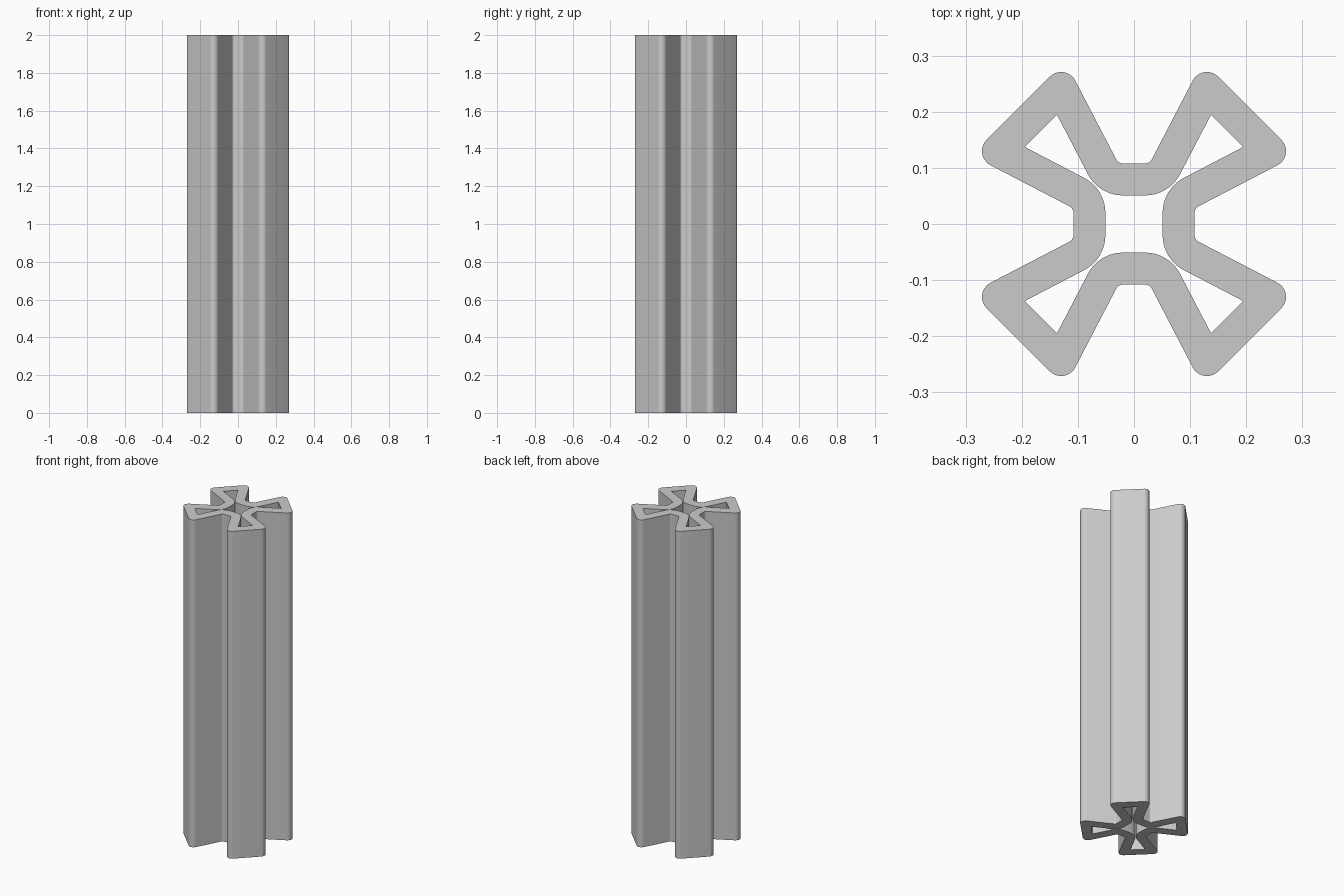
import bpy, bmesh, math
from mathutils import Vector, Matrix

default = bpy.data.objects.get("Cube")
if default:
    bpy.data.objects.remove(default, do_unlink=True)

HEIGHT = 2.0
HALF_WALL = 0.0285              # half of the wall thickness
TIP = Vector((0.13, 0.2425))    # wall centreline at an arm corner
BEND = Vector((0.02, 0.121))    # centre of the bend at the groove floor
BEND_RADIUS = 0.0415
SEGMENTS = 10
SLOPE = math.radians(27.4)      # lean of the groove sides


def polar(centre, radius, angle):
    return centre + radius * Vector((math.cos(angle), math.sin(angle)))


def arc_angles(start, end):
    return [start + (end - start) * i / SEGMENTS for i in range(SEGMENTS + 1)]


# Half a groove as (outer, inner) wall points: rounded tip, then floor bend
start, end = math.pi / 4, math.pi - SLOPE
middle, spread = (start + end) / 2, (end - start) / 2
inner_corner = polar(TIP, -HALF_WALL / math.cos(spread), middle)
half = [(polar(TIP, HALF_WALL, a), inner_corner) for a in arc_angles(start, end)]
half += [(polar(BEND, BEND_RADIUS - HALF_WALL, a), polar(BEND, BEND_RADIUS + HALF_WALL, a))
         for a in arc_angles(-SLOPE, -math.pi / 2)]

# Mirror to a full groove, then repeat it on the four sides
groove = half + [tuple(Vector((-p.x, p.y)) for p in pair) for pair in reversed(half)]
section = []
for side in range(4):
    turn = Matrix.Rotation(side * math.pi / 2, 2)
    section += [(turn @ o, turn @ i) for o, i in groove]

# Sweep the hollow section up the full height
bm = bmesh.new()
rings = []
for outer, inner in section:
    rings.append([bm.verts.new((p.x, p.y, z))
                  for p, z in ((outer, 0), (outer, HEIGHT), (inner, HEIGHT), (inner, 0))])
for k, ring in enumerate(rings):
    following = rings[(k + 1) % len(rings)]
    for j in range(4):
        n = (j + 1) % 4
        bm.faces.new((ring[j], following[j], following[n], ring[n]))
bmesh.ops.remove_doubles(bm, verts=bm.verts, dist=0.00001)
bmesh.ops.recalc_face_normals(bm, faces=bm.faces)

mesh = bpy.data.meshes.new("extruded_profile")
bm.to_mesh(mesh)
bm.free()
profile = bpy.data.objects.new("extruded_profile", mesh)
bpy.context.collection.objects.link(profile)

# Plain grey finish
grey = bpy.data.materials.new("light_grey")
grey.use_nodes = True
colour = (0.6, 0.6, 0.6, 1)
grey.diffuse_color = colour
grey.node_tree.nodes["Principled BSDF"].inputs["Base Color"].default_value = colour
mesh.materials.append(grey)

bpy.ops.object.select_all(action="DESELECT")
profile.select_set(True)
bpy.context.view_layer.objects.active = profile
bpy.ops.object.shade_smooth_by_angle(angle=math.radians(30))
